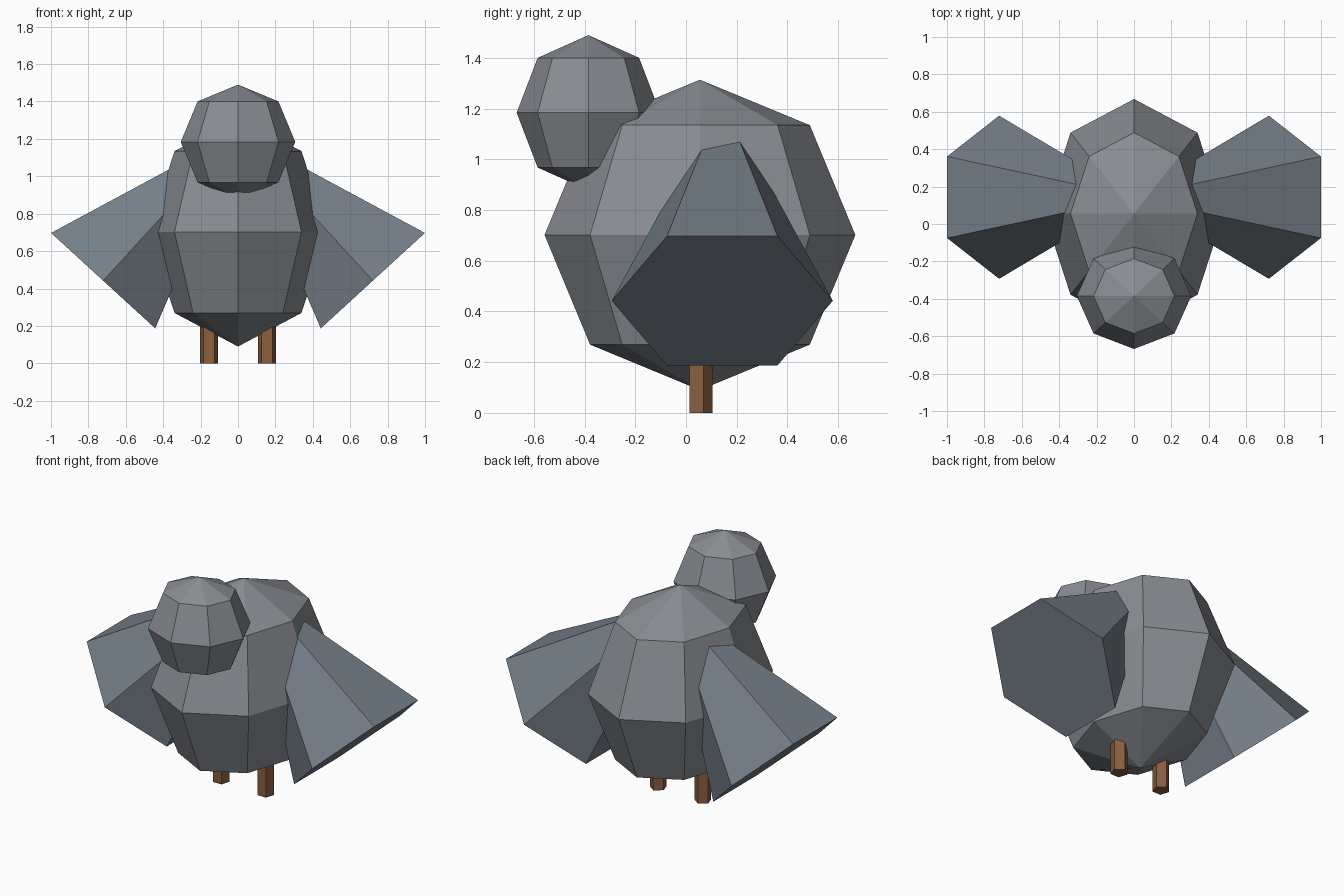
import bpy
from math import sin, cos, radians

if "Cube" in bpy.data.objects:
    bpy.data.objects.remove(bpy.data.objects["Cube"])


def material(name, rgb):
    m = bpy.data.materials.new(name)
    m.diffuse_color = (*rgb, 1)
    m.use_nodes = True
    m.node_tree.nodes["Principled BSDF"].inputs["Base Color"].default_value = m.diffuse_color
    return m


def ball(name, center, radii):
    bpy.ops.mesh.primitive_uv_sphere_add(segments=8, ring_count=4, radius=1, location=center)
    ob = bpy.context.object
    ob.name = name
    ob.scale = radii
    ob.data.materials.append(down)


down = material("body_grey", (0.25, 0.265, 0.29))
feather = material("wing_grey", (0.175, 0.21, 0.245))
brown = material("leg_brown", (0.25, 0.115, 0.05))

# Body and head: faceted ellipsoids
ball("body", (0, 0.055, 0.702), (0.48, 0.613, 0.612))
ball("head", (0, -0.385, 1.184), (0.306, 0.283, 0.306))

TILT = radians(42.5)
LENGTH = 1.085
LEG_HEIGHT = 0.3

for label, s in (("left", -1), ("right", 1)):
    # Wing: six-sided cone, its tip buried in the body, base facing out and down
    x = s * (0.721 - sin(TILT) * LENGTH / 2)
    z = 0.442 + cos(TILT) * LENGTH / 2
    bpy.ops.mesh.primitive_cone_add(vertices=6, radius1=0.436, radius2=0, depth=LENGTH,
                                    location=(x, 0.143, z), rotation=(0, -s * TILT, 0))
    wing = bpy.context.object
    wing.name = label + "_wing"
    wing.data.materials.append(feather)

    # Leg: five-sided post
    bpy.ops.mesh.primitive_cylinder_add(vertices=5, radius=0.05, depth=LEG_HEIGHT,
                                        location=(s * 0.155, 0.054, LEG_HEIGHT / 2))
    leg = bpy.context.object
    leg.name = label + "_leg"
    leg.data.materials.append(brown)
